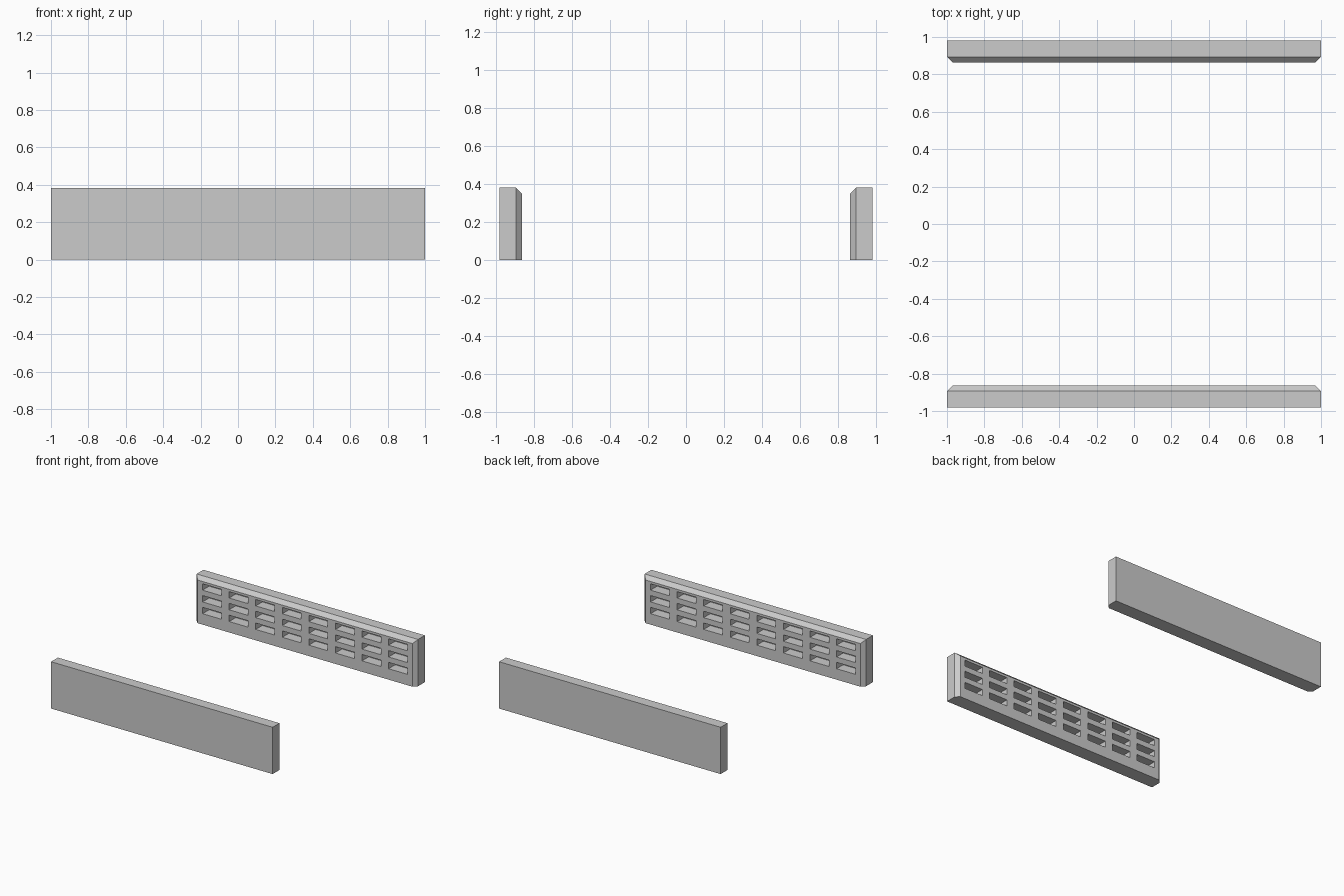
import bpy, bmesh
from mathutils import Matrix

if "Cube" in bpy.data.objects:
    bpy.data.objects.remove(bpy.data.objects["Cube"])

Y_OUT, Y_EDGE, Y_IN = 0.982, 0.894, 0.864   # outer face, chamfer start, inner face
HEIGHT, CH = 0.382, 0.03
COLS, ROWS = 8, 3


def finish(bm, name):
    bmesh.ops.recalc_face_normals(bm, faces=bm.faces[:])
    mesh = bpy.data.meshes.new(name)
    bm.to_mesh(mesh)
    bm.free()
    obj = bpy.data.objects.new(name, mesh)
    bpy.context.collection.objects.link(obj)
    return obj


def panel_body(name):
    # slab whose inner face is chamfered at the ends and top, flat at the bottom
    bm = bmesh.new()
    rings = []
    for y, c in ((Y_OUT, 0), (Y_EDGE, 0), (Y_IN, CH)):
        corners = ((-1 + c, 0), (1 - c, 0), (1 - c, HEIGHT - c), (-1 + c, HEIGHT - c))
        rings.append([bm.verts.new((x, y, z)) for x, z in corners])
    bm.faces.new(rings[0])
    bm.faces.new(rings[-1])
    for a, b in zip(rings, rings[1:]):
        for i in range(4):
            j = (i + 1) % 4
            bm.faces.new((a[i], a[j], b[j], b[i]))
    return finish(bm, name)


def slot_cutter():
    # grid of boxes that carve the pockets
    bm = bmesh.new()
    depth = 0.085
    for c in range(COLS):
        for r in range(ROWS):
            pos = (-0.84 + 0.24 * c, Y_IN, 0.115 + 0.096 * r)
            m = Matrix.Translation(pos) @ Matrix.Diagonal((0.17, 2 * depth, 0.052, 1))
            bmesh.ops.create_cube(bm, size=1, matrix=m)
    obj = finish(bm, "slot_cutter")
    obj.hide_render = True
    return obj


# back panel with its pockets
back = panel_body("back_panel")
cutter = slot_cutter()
mod = back.modifiers.new("slots", "BOOLEAN")
mod.operation = "DIFFERENCE"
mod.solver = "EXACT"
mod.object = cutter
bpy.context.view_layer.objects.active = back
bpy.ops.object.modifier_apply(modifier=mod.name)
bpy.data.objects.remove(cutter)

# front panel: mirrored so the pockets face inward
bm = bmesh.new()
bm.from_mesh(back.data)
bmesh.ops.scale(bm, vec=(1, -1, 1), verts=bm.verts)
bmesh.ops.reverse_faces(bm, faces=bm.faces[:])
front_mesh = bpy.data.meshes.new("front_panel")
bm.to_mesh(front_mesh)
bm.free()
front = bpy.data.objects.new("front_panel", front_mesh)
bpy.context.collection.objects.link(front)
